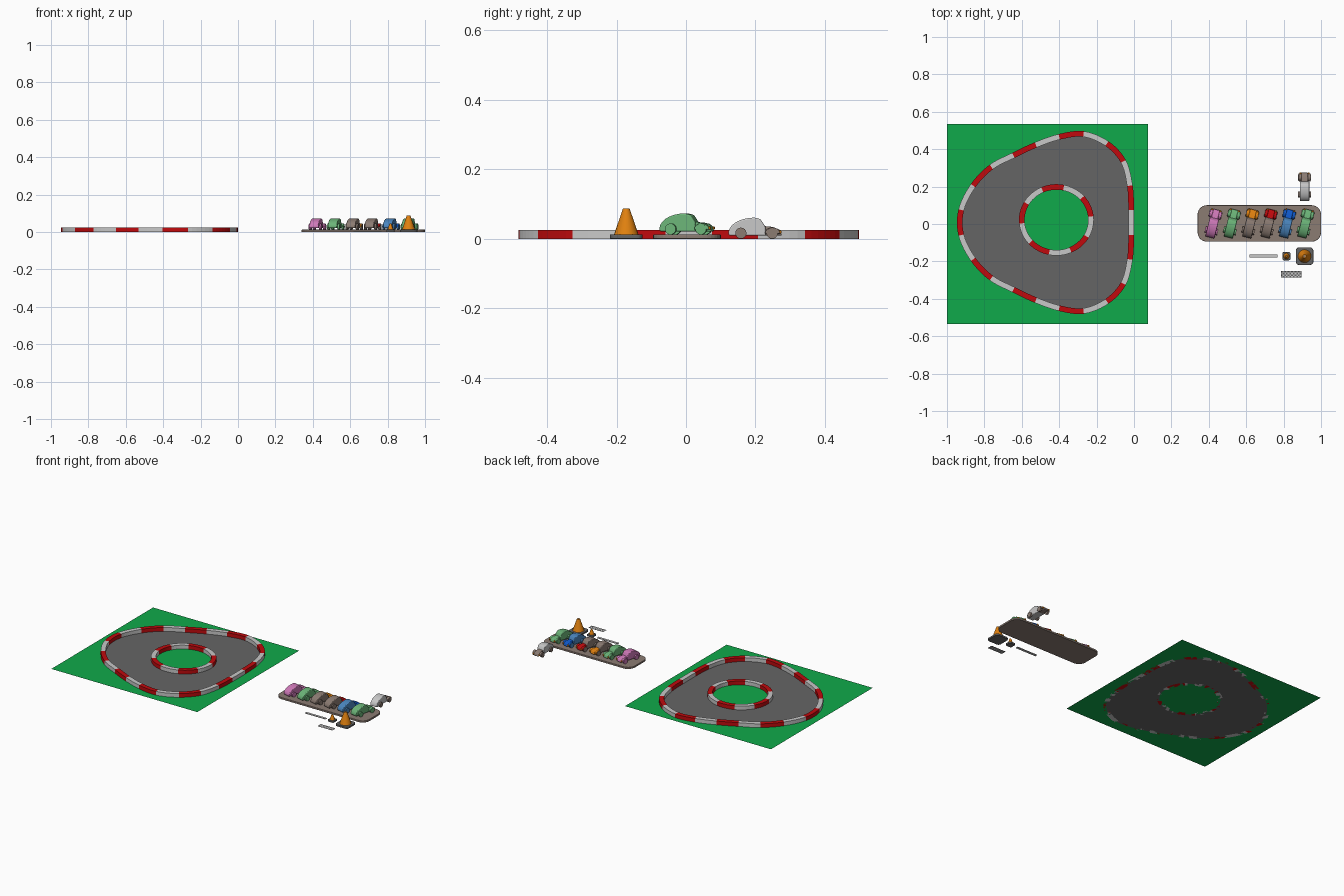
import bpy, bmesh, math
from mathutils import Matrix, Vector

if "Cube" in bpy.data.objects:
    bpy.data.objects.remove(bpy.data.objects["Cube"])


def material(name, r, g, b):
    m = bpy.data.materials.new(name)
    m.use_nodes = True
    m.diffuse_color = (r, g, b, 1)
    m.node_tree.nodes["Principled BSDF"].inputs["Base Color"].default_value = (r, g, b, 1)
    return m


GRASS = material("grass green", 0.005, 0.40, 0.07)
ASPHALT = material("asphalt grey", 0.13, 0.13, 0.13)
RED = material("red", 0.53, 0.003, 0.004)
WHITE = material("off white", 0.58, 0.58, 0.58)
BROWN = material("grey brown", 0.26, 0.20, 0.17)
ORANGE = material("orange", 0.75, 0.22, 0.005)
PINK = material("pink", 0.62, 0.19, 0.48)
MINT = material("light green", 0.15, 0.46, 0.19)
BLUE = material("blue", 0.005, 0.10, 0.60)
SKY = material("steel blue", 0.07, 0.24, 0.52)


def finish(bm, name, mats, place=Matrix(), bevel=0, smooth=False):
    """Turn a bmesh into an object with materials, bevel and shading."""
    bmesh.ops.transform(bm, matrix=place, verts=bm.verts)
    me = bpy.data.meshes.new(name)
    bm.to_mesh(me)
    bm.free()
    ob = bpy.data.objects.new(name, me)
    bpy.context.collection.objects.link(ob)
    for m in mats:
        me.materials.append(m)
    if bevel:
        mod = ob.modifiers.new("rounding", "BEVEL")
        mod.width, mod.segments, mod.limit_method = bevel, 3, "ANGLE"
    if smooth:
        bpy.ops.object.select_all(action="DESELECT")
        ob.select_set(True)
        bpy.context.view_layer.objects.active = ob
        bpy.ops.object.shade_smooth_by_angle(angle=math.radians(40))
    return ob


def box(name, mat, size, centre, place=Matrix(), bevel=0):
    bm = bmesh.new()
    bmesh.ops.create_cube(bm, size=1, matrix=Matrix.Translation(centre) @ Matrix.Diagonal((*size, 1)))
    return finish(bm, name, [mat], place, bevel)


def cone(name, mat, r1, r2, depth, local, place=Matrix()):
    bm = bmesh.new()
    bmesh.ops.create_cone(bm, cap_ends=True, segments=24, radius1=r1, radius2=r2, depth=depth, matrix=local)
    return finish(bm, name, [mat], place, smooth=True)


def sheet(name, mat, *loops):
    """Flat ground piece between an outer loop and optional inner holes."""
    bm = bmesh.new()
    for loop in loops:
        vs = [bm.verts.new((p[0], p[1], 0)) for p in loop]
        for a, b in zip(vs, vs[1:] + vs[:1]):
            bm.edges.new((a, b))
    bmesh.ops.triangle_fill(bm, edges=bm.edges[:], use_beauty=True)
    bm.normal_update()
    for f in bm.faces:
        if f.normal.z < 0:
            f.normal_flip()
    finish(bm, name, [mat])


def kerb(name, path, steps, half=0.015, height=0.025):
    """Sweep a rectangle round a closed path, alternating red and white."""
    bm, n, rings = bmesh.new(), len(path), []
    for i, p in enumerate(path):
        t = (path[(i + 1) % n] - path[i - 1]).normalized()
        side = Vector((t.y, -t.x)) * half
        rings.append([bm.verts.new((*(p + side * s), z))
                      for s, z in ((-1, 0), (1, 0), (1, height), (-1, height))])
    for i in range(n):
        a, b = rings[i], rings[(i + 1) % n]
        for k in range(4):
            f = bm.faces.new((a[k], a[k - 1], b[k - 1], b[k]))
            f.material_index = i // steps % 2
    bmesh.ops.recalc_face_normals(bm, faces=bm.faces[:])
    finish(bm, name, [RED, WHITE])


# Track outline: one knot per kerb block, mirrored across the long axis
STEPS, AXIS = 6, 0.008
half_knots = [(-.015, .075), (-.022, .205), (-.057, .335), (-.145, .43), (-.27, .481), (-.40, .466),
              (-.525, .423), (-.645, .367), (-.763, .305), (-.86, .205), (-.924, .075)]
knots = [Vector(p) for p in half_knots]
knots += [Vector((p.x, 2 * AXIS - p.y)) for p in reversed(knots)]
outer = []
for i in range(len(knots)):
    a, b, c, d = (knots[(i + k) % len(knots)] for k in (-1, 0, 1, 2))
    for s in range(STEPS):
        t = s / STEPS
        outer.append(b + (c - a) * t / 2 + (2 * a - 5 * b + 4 * c - d) * t**2 / 2
                     + (3 * b - a - 3 * c + d) * t**3 / 2)

# Inner island: ten blocks round a near circle
inner = []
for i in range(10 * STEPS):
    a = math.radians(78 + 360 * i / (10 * STEPS))
    inner.append(Vector((-0.415 + 0.185 * math.cos(a), 0.022 + 0.176 * math.sin(a))))

square = [(-1, -.535), (.075, -.535), (.075, .535), (-1, .535)]
sheet("grass", GRASS, square, outer)
sheet("asphalt", ASPHALT, outer, inner)
sheet("island_grass", GRASS, inner)
kerb("outer_kerb", outer, STEPS)
kerb("inner_kerb", inner, STEPS)


def rounded_slab(name, mat, sx, sy, radius, height, x, y):
    bm, vs = bmesh.new(), []
    for i in range(32):
        q = i // 8
        a = math.pi / 2 * (q + i % 8 / 7)
        px = (sx / 2 - radius) * (1 if q in (0, 3) else -1) + radius * math.cos(a)
        py = (sy / 2 - radius) * (1 if q < 2 else -1) + radius * math.sin(a)
        vs.append(bm.verts.new((x + px, y + py, 0)))
    f = bm.faces.new(vs)
    up = bmesh.ops.extrude_face_region(bm, geom=[f])["geom"]
    bmesh.ops.translate(bm, vec=(0, 0, height), verts=[g for g in up if isinstance(g, bmesh.types.BMVert)])
    bmesh.ops.recalc_face_normals(bm, faces=bm.faces[:])
    finish(bm, name, [mat], bevel=0.002)


def prism(name, mat, profile, width, place, bevel):
    """Extrude a side profile (y, z) across the width."""
    bm = bmesh.new()
    left = [bm.verts.new((-width / 2, *p)) for p in profile]
    right = [bm.verts.new((width / 2, *p)) for p in profile]
    bm.faces.new(left)
    bm.faces.new(right[::-1])
    for i in range(len(profile)):
        bm.faces.new((left[i], left[i - 1], right[i - 1], right[i]))
    bmesh.ops.recalc_face_normals(bm, faces=bm.faces[:])
    finish(bm, name, [mat], place, bevel, smooth=True)


def car(name, cabin, hood, wheel, x, y, z, turn):
    place = Matrix.Translation((x, y, z)) @ Matrix.Rotation(math.radians(turn), 4, "Z")
    # Domed rear cabin from a quarter arc, ending in a sloped windscreen
    arc = [(-.078 + .075 * (1 - math.cos(a)), .016 + .045 * math.sin(a))
           for a in (math.pi / 2 * k / 7 for k in range(8))]
    prism(name + "_cabin", cabin, [(-.076, .009)] + arc + [(.014, .057), (.028, .036), (.03, .009)],
          .05, place, .004)
    prism(name + "_hood", hood, [(.02, .009), (.02, .037), (.05, .034), (.07, .026), (.076, .009)],
          .036, place, .004)
    across = Matrix.Rotation(math.pi / 2, 4, "Y")
    for side, s in (("right", -1), ("left", 1)):
        prism(f"{name}_{side}_fender", hood,
              [(.049 + .022 * math.cos(a), .014 + .019 * math.sin(a))
               for a in (math.pi * k / 8 for k in range(9))], .016,
              place @ Matrix.Translation((s * .024, 0, 0)), .003)
        for end, wy in (("rear", -.042), ("front", .048)):
            cone(f"{name}_{side}_{end}_wheel", wheel, .016, .016, .012,
                 Matrix.Translation((s * .028, wy, .016)) @ across, place)
        box(f"{name}_{side}_headlight", ORANGE, (.01, .008, .009), (s * .022, .071, .019), place, .002)


# Display tray with a slanted row of cars
rounded_slab("tray", BROWN, .66, .195, .05, .012, .67, .003)
row = [("pink_car", PINK, PINK), ("green_car", MINT, MINT), ("orange_car", BROWN, ORANGE),
       ("red_car", BROWN, RED), ("blue_car", SKY, BLUE), ("last_green_car", MINT, MINT)]
for i, (name, cabin, hood) in enumerate(row):
    car(name, cabin, hood, cabin, .424 + .0985 * i, .004, .012, -14)
car("spare_car", WHITE, BROWN, BROWN, .912, .2, 0, 0)

# Traffic cones
for name, x, base, r, top in (("large_cone", .912, .094, .035, .087), ("small_cone", .815, .044, .016, .045)):
    rounded_slab(name + "_base", ASPHALT, base, base, base * .2, .012, x, -.172)
    cone(name, ORANGE, r, r * .28, top - .012, Matrix.Translation((x, -.172, (top + .012) / 2)))
    cone(name + "_hole", BROWN, r * .18, r * .18, .001, Matrix.Translation((x, -.172, top)))

# Painted start line bar
box("white_bar", WHITE, (.15, .016, .004), (.692, -.17, .002))

# Chequered finish strip
bm = bmesh.new()
bmesh.ops.create_grid(bm, x_segments=12, y_segments=4, size=.5,
                      matrix=Matrix.Translation((.84, -.269, .002)) @ Matrix.Diagonal((.11, .036, 1, 1)))
for f in bm.faces:
    c = f.calc_center_median()
    f.material_index = (int((c.x - .785) * 12 / .11) + int((c.y + .287) * 4 / .036)) % 2
finish(bm, "chequered_strip", [WHITE, ASPHALT])
